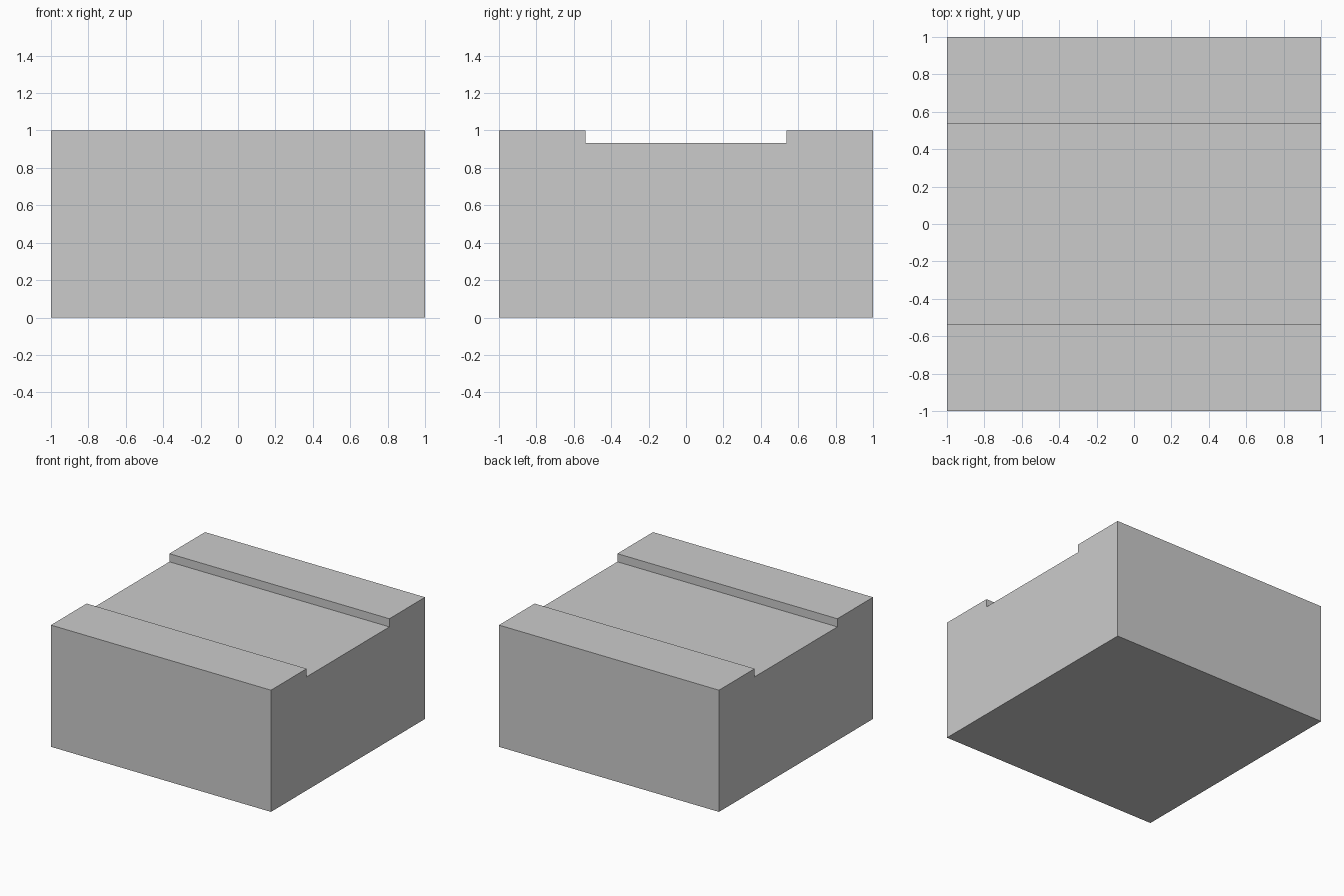
import bpy
import bmesh

if "Cube" in bpy.data.objects:
    bpy.data.objects.remove(bpy.data.objects["Cube"])

HALF = 1.0      # half width and half depth of the block
TOP = 1.0       # block height
SLOT = 0.537    # half width of the channel
FLOOR = 0.933   # height of the channel floor

# Cross-section in y, z: right half, mirrored for the left
right = [(HALF, 0), (HALF, TOP), (SLOT, TOP), (SLOT, FLOOR)]
profile = right + [(-y, z) for y, z in reversed(right)]

# Grooved block: profile extruded along x
bm = bmesh.new()
face = bm.faces.new([bm.verts.new((-HALF, y, z)) for y, z in profile])
result = bmesh.ops.extrude_face_region(bm, geom=[face])
moved = [g for g in result["geom"] if isinstance(g, bmesh.types.BMVert)]
bmesh.ops.translate(bm, verts=moved, vec=(2 * HALF, 0, 0))
bmesh.ops.recalc_face_normals(bm, faces=bm.faces)

mesh = bpy.data.meshes.new("grooved_block")
bm.to_mesh(mesh)
bm.free()
bpy.context.collection.objects.link(bpy.data.objects.new("grooved_block", mesh))
